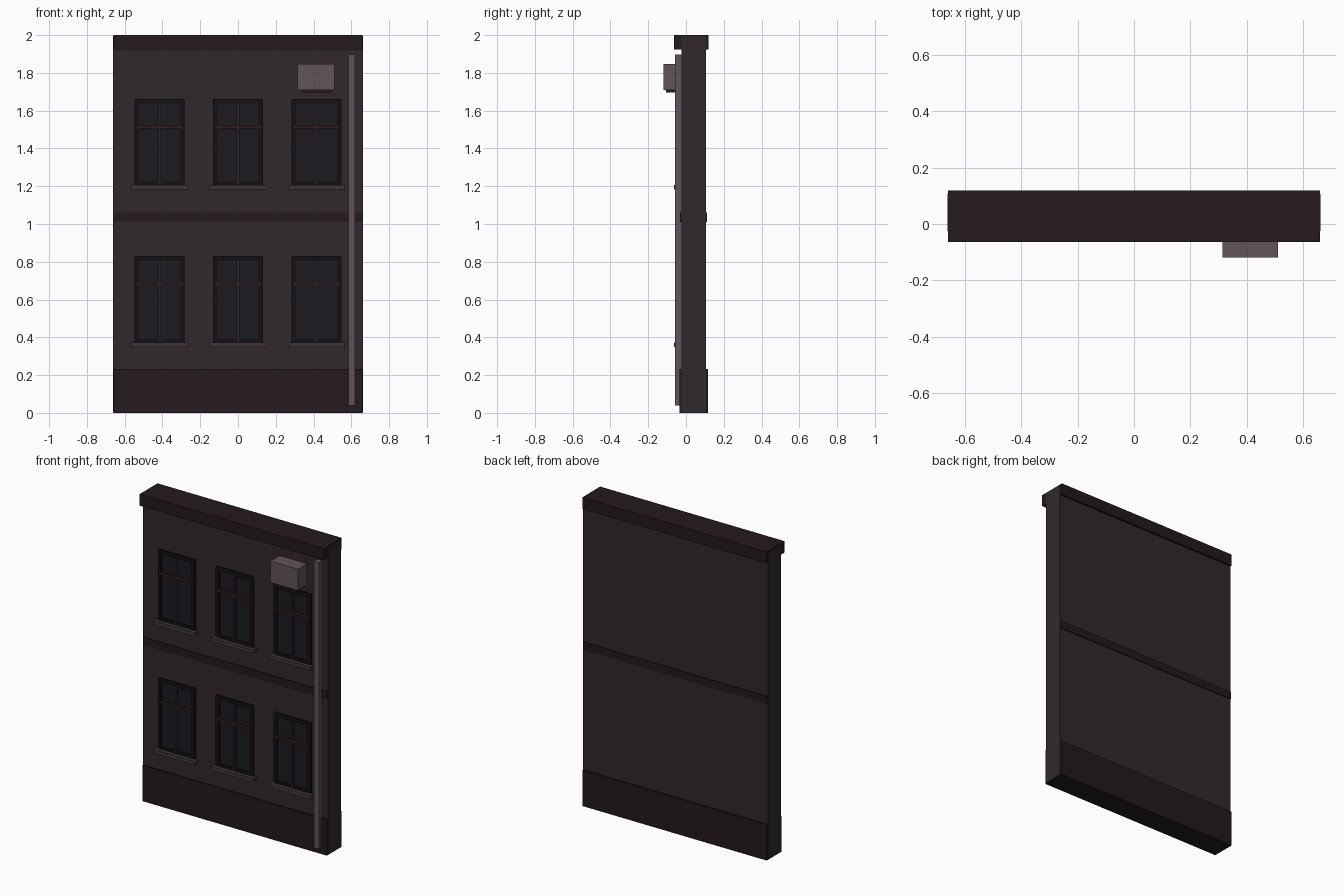
import bpy
import bmesh

if "Cube" in bpy.data.objects:
    bpy.data.objects.remove(bpy.data.objects["Cube"])


def material(name, r, g, b):
    m = bpy.data.materials.new(name)
    m.diffuse_color = (r, g, b, 1)
    m.use_nodes = True
    m.node_tree.nodes["Principled BSDF"].inputs["Base Color"].default_value = m.diffuse_color
    return m


PLASTER = material("plaster", 0.030, 0.021, 0.027)
TRIM = material("dark_trim", 0.017, 0.010, 0.013)
FRAME = material("frame_black", 0.006, 0.005, 0.006)
GLASS = material("glass_dark", 0.011, 0.010, 0.014)
BAR = material("bar_red", 0.036, 0.013, 0.018)
STONE = material("sill_stone", 0.048, 0.037, 0.043)
METAL = material("metal", 0.120, 0.088, 0.103)


def boxes(name, mat, *bounds):
    """One object from boxes given as (x0, x1, y0, y1, z0, z1)."""
    bm = bmesh.new()
    for x0, x1, y0, y1, z0, z1 in bounds:
        cube = bmesh.ops.create_cube(bm, size=1)
        for v in cube["verts"]:
            v.co = ((x0 + x1) / 2 + v.co.x * (x1 - x0),
                    (y0 + y1) / 2 + v.co.y * (y1 - y0),
                    (z0 + z1) / 2 + v.co.z * (z1 - z0))
    mesh = bpy.data.meshes.new(name)
    bm.to_mesh(mesh)
    bm.free()
    mesh.materials.append(mat)
    ob = bpy.data.objects.new(name, mesh)
    bpy.context.collection.objects.link(ob)
    return ob


WALL_Y = -0.025

# Wall slab and horizontal trim
boxes("wall", PLASTER, (-0.663, 0.663, WALL_Y, 0.106, 0.002, 1.995))
boxes("plinth", TRIM, (-0.66, 0.66, -0.034, 0.117, 0, 0.232))
boxes("floor_band", TRIM, (-0.66, 0.66, -0.031, 0.112, 1.01, 1.06))
boxes("cornice", TRIM, (-0.66, 0.66, -0.064, 0.119, 1.925, 2.0))


def window(tag, x, z):
    """Window centred on x with its frame bottom at z."""
    w, h, t = 0.133, 0.463, 0.024
    back = WALL_Y + 0.005
    front = -0.038
    boxes("window_frame_" + tag, FRAME,
          (x - w, x - w + t, front, back, z, z + h),
          (x + w - t, x + w, front, back, z, z + h),
          (x - w + t, x + w - t, front, back, z, z + t),
          (x - w + t, x + w - t, front, back, z + h - t, z + h))
    boxes("window_glass_" + tag, GLASS,
          (x - w + t, x + w - t, -0.031, back, z + t, z + h - t))
    boxes("window_bars_" + tag, BAR,
          (x - 0.007, x + 0.007, -0.041, -0.03, z + 0.015, z + h - t),
          (x - 0.118, x + 0.118, -0.042, -0.03, z + 0.305, z + 0.32))
    boxes("window_sill_" + tag, STONE,
          (x - 0.15, x + 0.15, -0.063, back, z - 0.018, z + 0.006))


# Two storeys of three windows
for row, z in enumerate((0.367, 1.2)):
    for col, x in enumerate((-0.415, 0, 0.415)):
        window(f"{row}_{col}", x, z)

# Drainpipe and wall unit with its bracket
boxes("drainpipe", METAL, (0.586, 0.62, -0.058, WALL_Y + 0.003, 0.04, 1.897))
boxes("air_unit", METAL, (0.315, 0.512, -0.119, WALL_Y + 0.002, 1.71, 1.848))
boxes("air_unit_bracket", TRIM, (0.333, 0.495, -0.107, WALL_Y + 0.002, 1.695, 1.711))
